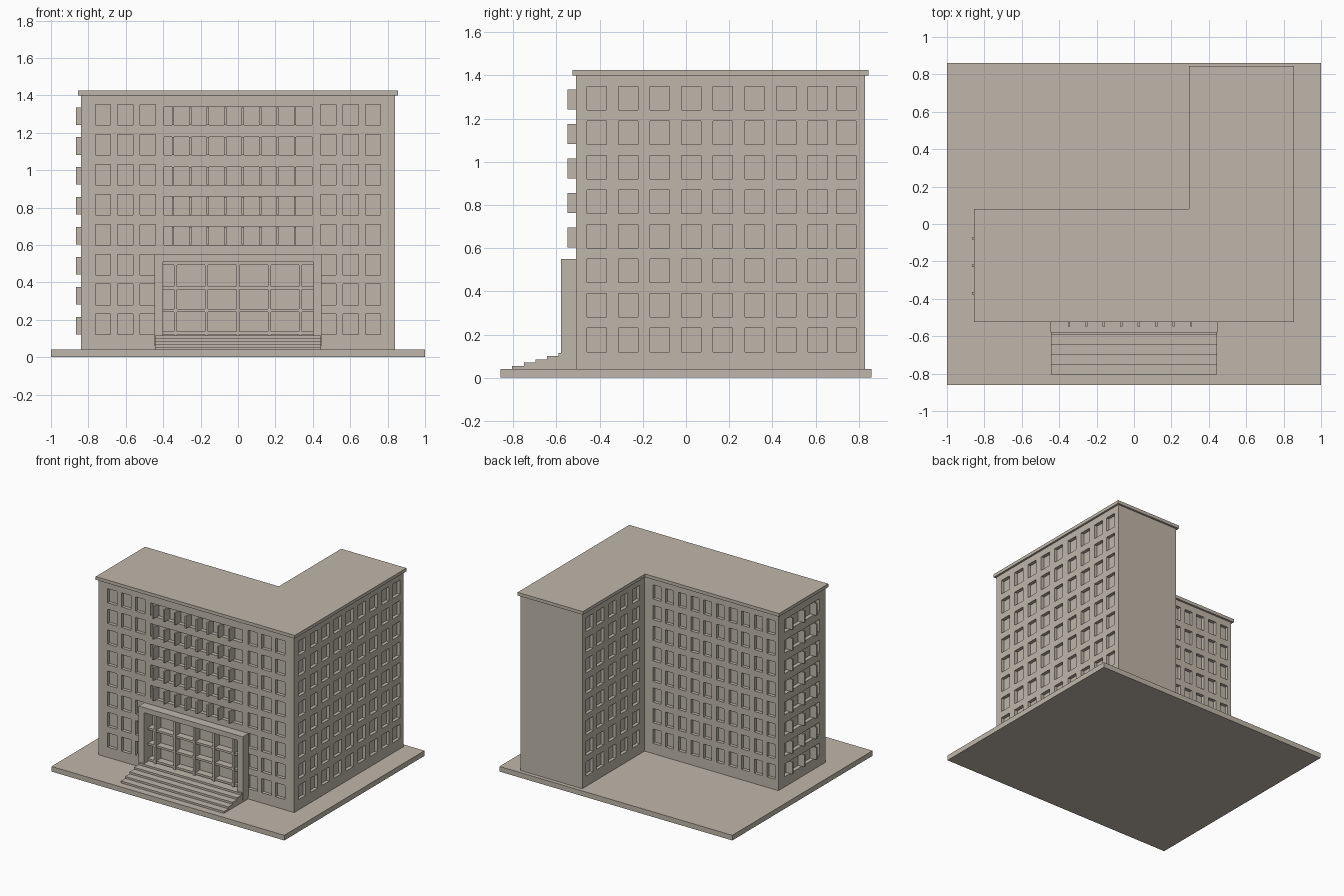
import bpy, bmesh
from mathutils import Vector

if "Cube" in bpy.data.objects:
    bpy.data.objects.remove(bpy.data.objects["Cube"])

mat = bpy.data.materials.new("warm_stone")
mat.diffuse_color = (0.52, 0.47, 0.40, 1)
mat.use_nodes = True
mat.node_tree.nodes["Principled BSDF"].inputs["Base Color"].default_value = mat.diffuse_color


def finish(name, bm):
    bmesh.ops.remove_doubles(bm, verts=bm.verts, dist=1e-5)
    me = bpy.data.meshes.new(name)
    bm.to_mesh(me)
    bm.free()
    me.materials.append(mat)
    ob = bpy.data.objects.new(name, me)
    bpy.context.collection.objects.link(ob)
    return ob


def add_box(bm, x0, x1, y0, y1, z0, z1):
    vs = bmesh.ops.create_cube(bm, size=1)["verts"]
    for v in vs:
        v.co = (x1 if v.co.x > 0 else x0, y1 if v.co.y > 0 else y0, z1 if v.co.z > 0 else z0)


def boxes(name, items):
    bm = bmesh.new()
    for b in items:
        add_box(bm, *b)
    return finish(name, bm)


def prism(name, pts, axis, a, b):
    """Extrude a profile along x or z from a to b."""
    bm = bmesh.new()
    place = (lambda p: (a, *p)) if axis == "x" else (lambda p: (*p, a))
    f = bm.faces.new([bm.verts.new(place(p)) for p in pts])
    ext = bmesh.ops.extrude_face_region(bm, geom=[f])["geom"]
    d = Vector((b - a, 0, 0)) if axis == "x" else Vector((0, 0, b - a))
    bmesh.ops.translate(bm, vec=d, verts=[e for e in ext if isinstance(e, bmesh.types.BMVert)])
    bmesh.ops.recalc_face_normals(bm, faces=bm.faces)
    return finish(name, bm)


def facade(name, p0, p1, holes):
    """Wall from p0 to p1 (outside on the right hand); holes = (c0, c1, z0, z1, depth)
    with c measured along the wall's own world axis."""
    bm = bmesh.new()
    k = 0 if abs(p1[0] - p0[0]) > abs(p1[1] - p0[1]) else 1
    run = Vector((p1[0] - p0[0], p1[1] - p0[1], 0)).normalized()
    out = Vector((run.y, -run.x, 0))

    def pt(c, z, d=0):
        v = Vector((p0[0], p0[1], z))
        v[k] = c
        return v - out * d

    def quad(pts, normal):
        f = bm.faces.new([bm.verts.new(p) for p in pts])
        f.normal_update()
        if f.normal.dot(normal) < 0:
            f.normal_flip()

    cs = sorted({round(v, 4) for v in [p0[k], p1[k]] + [h[i] for h in holes for i in (0, 1)]})
    zs = sorted({round(v, 4) for v in [Z0, Z1] + [h[i] for h in holes for i in (2, 3)]})
    for a, b in zip(cs, cs[1:]):
        for c, d in zip(zs, zs[1:]):
            m, n = (a + b) / 2, (c + d) / 2
            if not any(h[0] < m < h[1] and h[2] < n < h[3] for h in holes):
                quad([pt(a, c), pt(b, c), pt(b, d), pt(a, d)], out)
    for a, b, c, d, e in holes:
        corners = [(a, c), (b, c), (b, d), (a, d)]
        mid = pt((a + b) / 2, (c + d) / 2, e / 2)
        quad([pt(*q, e) for q in corners], out)
        for q, r in zip(corners, corners[1:] + corners[:1]):
            ring = [pt(*q), pt(*r), pt(*r, e), pt(*q, e)]
            quad(ring, mid - sum(ring, Vector()) / 4)
    return finish(name, bm)


def windows(centres, width, rows, depth=0.025, height=0.11):
    return [(c - width / 2, c + width / 2, 0.12 + 0.16 * r, 0.12 + 0.16 * r + height, depth)
            for c in centres for r in rows]


# Main dimensions of the L-shaped block
W, F, B, NX, NY = 0.84, -0.51, 0.83, 0.31, 0.065
Z0, Z1 = 0.04, 1.40
ROWS = range(8)

# Ground slab and overhanging roof slab
boxes("ground_slab", [(-1, 1, -0.86, 0.86, 0, 0.04)])
o = 0.015
prism("roof_slab", [(-W - o, F - o), (W + o, F - o), (W + o, B + o), (NX - o, B + o),
                    (NX - o, NY + o), (-W - o, NY + o)], "z", 1.40, 1.425)

# Front wall: side windows, recessed central bands, glazed entrance
side = [0.4825, 0.602, 0.722]
front = windows([s * c for s in (-1, 1) for c in side], 0.082, ROWS)
front += windows([0], 0.79, range(3, 8), 0.03, 0.098)
front += [(-0.40, 0.40, 0.115, 0.51, 0.03)]
facade("front_wall", (-W, F), (W, F), front)

# Other walls
right_cols = [-0.414 + 0.1463 * i for i in range(8)] + [0.742]
facade("right_wall", (W, F), (W, B), windows(right_cols, 0.09, ROWS))
facade("wing_end_wall", (W, B), (NX, B), [])
facade("wing_inner_wall", (NX, B), (NX, NY), windows(right_cols[4:], 0.09, ROWS))
facade("back_wall", (NX, NY), (-W, NY), windows([0.205 - 0.109 * i for i in range(10)], 0.068, ROWS))
facade("left_wall", (-W, NY), (-W, F), windows([-0.225], 0.43, ROWS, 0.03, 0.098))

# Vertical sun fins dividing the recessed bands
boxes("front_fins", [(x - 0.006, x + 0.006, -0.548, F + 0.03, 0.122 + 0.16 * r, 0.216 + 0.16 * r)
                     for r in range(3, 8) for x in [-0.348 + 0.0933 * i for i in range(8)]])
boxes("left_fins", [(-W - 0.026, -W + 0.03, y - 0.006, y + 0.006, 0.122 + 0.16 * r, 0.216 + 0.16 * r)
                    for r in ROWS for y in (-0.37, -0.223, -0.077)])

# Entrance portal, an upside-down U profile
boxes("portal", [(-0.447, -0.40, -0.58, F, 0.06, 0.51), (0.40, 0.447, -0.58, F, 0.06, 0.51),
                 (-0.447, 0.447, -0.58, F, 0.51, 0.55)])

# Entrance glazing bars
boxes("entrance_mullions", [(x - 0.008, x + 0.008, -0.54, F + 0.03, 0.115, 0.51)
                            for x in (-0.335, -0.168, 0, 0.168, 0.335)])
boxes("entrance_transoms", [(-0.40, 0.40, -0.535, F + 0.03, z - 0.008, z + 0.008)
                            for z in (0.13, 0.25, 0.37, 0.502)])

# Entrance stairs as a stepped side profile
prof = [(F, 0.04), (-0.805, 0.04)]
for i in range(5):
    y, z = -0.805 + 0.0535 * i, 0.055 + 0.015 * i
    prof += [(y, z), (y + 0.0535 if i < 4 else F, z)]
prism("entrance_stairs", prof, "x", -0.443, 0.443)
